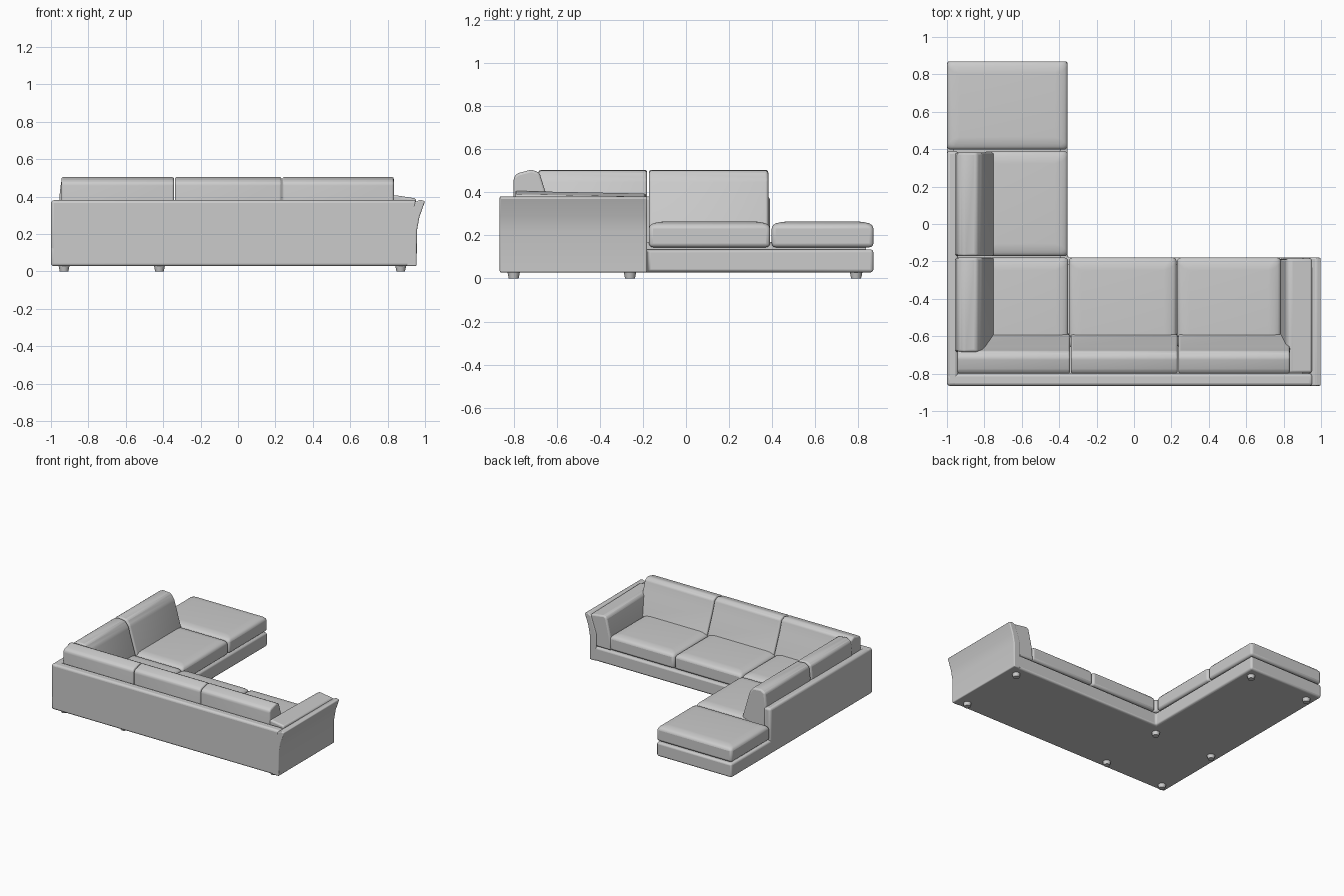
import bpy, bmesh
from mathutils import Vector

if "Cube" in bpy.data.objects:
    bpy.data.objects.remove(bpy.data.objects["Cube"])


def finish(name, bm, bevel, segments=3):
    bmesh.ops.recalc_face_normals(bm, faces=bm.faces[:])
    me = bpy.data.meshes.new(name)
    bm.to_mesh(me)
    bm.free()
    ob = bpy.data.objects.new(name, me)
    bpy.context.collection.objects.link(ob)
    if bevel:
        mod = ob.modifiers.new("soft_edges", 'BEVEL')
        mod.width = bevel
        mod.segments = segments
        mod.limit_method = 'ANGLE'
        mod.angle_limit = 0.2
    bpy.ops.object.select_all(action='DESELECT')
    bpy.context.view_layer.objects.active = ob
    ob.select_set(True)
    bpy.ops.object.shade_smooth_by_angle(angle=0.7)
    return ob


def prism(name, profile, axis, lo, hi, bevel):
    """Extrude a 2D profile along x (y,z), y (x,z) or z (x,y)."""
    place = {'x': lambda a, b, t: (t, a, b),
             'y': lambda a, b, t: (a, t, b),
             'z': lambda a, b, t: (a, b, t)}[axis]
    bm = bmesh.new()
    face = bm.faces.new([bm.verts.new(place(a, b, lo)) for a, b in profile])
    ext = bmesh.ops.extrude_face_region(bm, geom=[face])
    moved = [v for v in ext['geom'] if isinstance(v, bmesh.types.BMVert)]
    bmesh.ops.translate(bm, verts=moved, vec=Vector(place(0, 0, hi - lo)))
    return finish(name, bm, bevel)


def seat(name, x0, x1, y0, y1, z0=0.145, z1=0.25, crown=0.014):
    """Cushion box with a gently crowned top."""
    bm = bmesh.new()
    bmesh.ops.create_cube(bm, size=1)
    for v in bm.verts:
        v.co = ((x0 + x1) / 2 + v.co.x * (x1 - x0),
                (y0 + y1) / 2 + v.co.y * (y1 - y0),
                (z0 + z1) / 2 + v.co.z * (z1 - z0))
    bm.normal_update()
    top = [f for f in bm.faces if f.normal.z > 0.9]
    bmesh.ops.inset_region(bm, faces=top, thickness=0.07)
    bmesh.ops.translate(bm, verts=top[0].verts[:], vec=(0, 0, crown))
    return finish(name, bm, 0.018)


def l_shape(d):
    return [(-1 + d, -0.865 + d), (0.955 - d, -0.865 + d), (0.955 - d, -0.18 - d),
            (-0.355 - d, -0.18 - d), (-0.355 - d, 0.87 - d), (-1 + d, 0.87 - d)]


# L-shaped plinth and the recessed deck under the cushions
prism("base", l_shape(0), 'z', 0.028, 0.135, 0.014)
prism("deck", l_shape(0.035), 'z', 0.12, 0.17, 0)

# Upright outer panels: long back, left back and flared right arm
prism("back_panel", [(-0.865, 0.028), (-0.80, 0.028), (-0.80, 0.38), (-0.865, 0.38)],
      'x', -1, 0.955, 0.016)
prism("left_panel", [(-1, 0.028), (-0.94, 0.028), (-0.94, 0.38), (-1, 0.38)],
      'y', -0.865, 0.39, 0.016)
prism("right_arm_panel", [(0.90, 0.028), (0.955, 0.028), (0.957, 0.22), (0.97, 0.29),
                          (1.0, 0.375), (0.975, 0.383), (0.945, 0.37), (0.90, 0.24)],
      'y', -0.865, -0.18, 0.007)

# Padded inner arm, its top dropping at the front end
arm = prism("right_arm_pad", [(0.775, 0.14), (0.94, 0.14), (0.952, 0.39),
                              (0.835, 0.408), (0.815, 0.395), (0.785, 0.25)],
            'y', -0.795, -0.185, 0.014)
for v in arm.data.vertices:
    if v.co.y > -0.3 and v.co.z > 0.35:
        v.co.z -= 0.012

# Seat cushions
for i, (a, b) in enumerate([(-0.80, -0.352), (-0.348, 0.227), (0.231, 0.785)]):
    seat(f"main_seat_{i + 1}", a, b, -0.66, -0.18)
seat("side_seat", -0.80, -0.355, -0.172, 0.39)
seat("chaise_end_seat", -1, -0.355, 0.398, 0.87)

# Reclined back cushions along the long back
back_profile = [(-0.80, 0.15), (-0.80, 0.47), (-0.785, 0.488), (-0.715, 0.506),
                (-0.68, 0.49), (-0.655, 0.41), (-0.59, 0.255), (-0.585, 0.15)]
for i, (a, b) in enumerate([(-0.945, -0.342), (-0.338, 0.233), (0.237, 0.833)]):
    prism(f"main_back_cushion_{i + 1}", back_profile, 'x', a, b, 0.013)

# Back cushions along the left side
side_profile = [(-0.94, 0.15), (-0.955, 0.40), (-0.945, 0.485), (-0.91, 0.506),
                (-0.84, 0.50), (-0.81, 0.46), (-0.75, 0.255), (-0.745, 0.15)]
for i, (a, b) in enumerate([(-0.685, -0.18), (-0.172, 0.382)]):
    prism(f"side_back_cushion_{i + 1}", side_profile, 'y', a, b, 0.013)

# Tapered round feet
for i, (x, y) in enumerate([(-0.93, -0.80), (-0.42, -0.80), (0.87, -0.80), (-0.93, -0.26),
                            (-0.42, -0.26), (0.87, -0.26), (-0.93, 0.79), (-0.42, 0.79)]):
    bm = bmesh.new()
    bmesh.ops.create_cone(bm, cap_ends=True, segments=16, radius1=0.023,
                          radius2=0.03, depth=0.034)
    bmesh.ops.translate(bm, verts=bm.verts[:], vec=(x, y, 0.017))
    finish(f"foot_{i + 1}", bm, 0)
